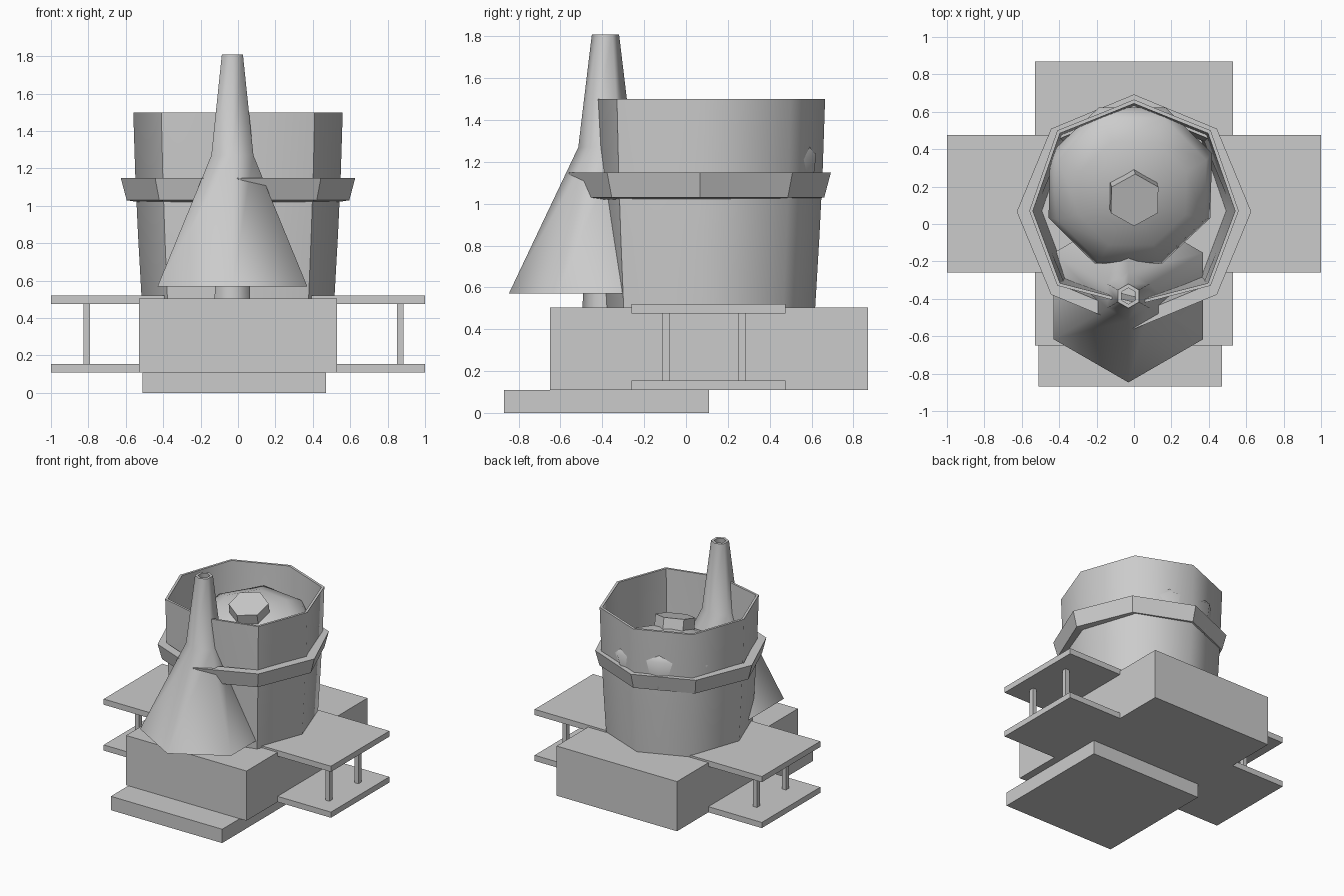
import bpy, math
from mathutils import Euler

if "Cube" in bpy.data.objects:
    bpy.data.objects.remove(bpy.data.objects["Cube"])


def mesh_obj(name, verts, faces, smooth=None):
    me = bpy.data.meshes.new(name)
    me.from_pydata(verts, [], faces)
    ob = bpy.data.objects.new(name, me)
    bpy.context.collection.objects.link(ob)
    bpy.ops.object.select_all(action='DESELECT')
    ob.select_set(True)
    bpy.context.view_layer.objects.active = ob
    bpy.ops.object.mode_set(mode='EDIT')
    bpy.ops.mesh.select_all(action='SELECT')
    bpy.ops.mesh.normals_make_consistent(inside=False)
    bpy.ops.object.mode_set(mode='OBJECT')
    if smooth:
        bpy.ops.object.shade_smooth_by_angle(angle=math.radians(smooth))
    return ob


def box(name, x0, x1, y0, y1, z0, z1):
    v = [(x, y, z) for x in (x0, x1) for y in (y0, y1) for z in (z0, z1)]
    return mesh_obj(name, v, [(0, 1, 3, 2), (4, 6, 7, 5), (0, 4, 5, 1),
                              (2, 3, 7, 6), (0, 2, 6, 4), (1, 5, 7, 3)])


def loft(name, rings, smooth=None, caps=True, loop=False):
    """Skin a list of equal rings; cap the ends or join last to first."""
    n, m = len(rings[0]), len(rings)
    v = [p for r in rings for p in r]
    f = [(i * n + j, i * n + (j + 1) % n,
          (i + 1) % m * n + (j + 1) % n, (i + 1) % m * n + j)
         for i in range(m if loop else m - 1) for j in range(n)]
    if caps and not loop:
        f += [tuple(range(n)), tuple(range((m - 1) * n, m * n))]
    return mesh_obj(name, v, f, smooth)


def ngon(n, r, z, cx=0, cy=0, phase=math.pi / 2):
    return [(cx + r * math.cos(phase + math.tau * k / n),
             cy + r * math.sin(phase + math.tau * k / n), z) for k in range(n)]


# Stone base and front step
box("base_block", -.53, .53, -.65, .87, .11, .505)
box("front_step", -.51, .47, -.87, .11, 0, .11)

# Side shelves with posts
for side, x0, x1, p in (("right", .37, 1, .85), ("left", -1, -.37, -.825)):
    box(side + "_upper_shelf", x0, x1, -.26, .475, .475, .52)
    box(side + "_lower_shelf", x0, x1, -.26, .475, .11, .155)
    for k, y in enumerate((-.115, .25)):
        box(f"{side}_post_{k + 1}", p, p + .035, y, y + .037, .155, .475)

# Eight-sided tub, slightly stretched toward the back
half = [(.41, .50), (.56, .07), (.41, -.33)]
outline = [(0, .665)] + half + [(0, -.435)] + [(-x, y) for x, y in half[::-1]]


def tub_ring(s, z):
    return [(x * s, .07 + (y - .07) * s, z) for x, y in outline]


tub = [(.92, .5), (.955, .85), (.98, 1.15), (1, 1.5),
       (.965, 1.5), (.945, 1.15), (.92, .85), (.88, .53)]
loft("tub", [tub_ring(s, z) for s, z in tub], 50)

# Flange around the tub
loft("tub_flange", [ngon(8, r, z, 0, .066) for r, z in
                    ((.595, 1.03), (.627, 1.15), (.555, 1.15), (.53, 1.02))],
     None, loop=True)

# Hood and chimney, open at both ends
HX, HY = -.03, -.385
hood = [(.462, .57), (.13, 1.27), (.065, 1.81), (.043, 1.81), (.11, 1.26), (.445, .57)]
loft("hood_and_chimney", [ngon(6, r, z, HX, HY) for r, z in hood], 65, loop=True)
loft("hood_support", [ngon(6, r, z, HX, HY) for r, z in ((.11, .5), (.1, .75))], 65)

# Tilted jar with a hexagonal lid knob, sitting inside the tub
tilt = Euler((math.radians(16), math.radians(5), 0))
jar_pos = (-.02, .205, 1.13)
jar = [(.2, -.35), (.38, -.2), (.47, 0), (.43, .08), (.31, .15), (.13, .2)]
body = loft("jar", [ngon(8, r, z, phase=math.pi / 8) for r, z in jar], 60)
knob = loft("jar_knob", [ngon(6, .145, z) for z in (.15, .28)])
for ob in (body, knob):
    ob.location = jar_pos
    ob.rotation_euler = tilt
